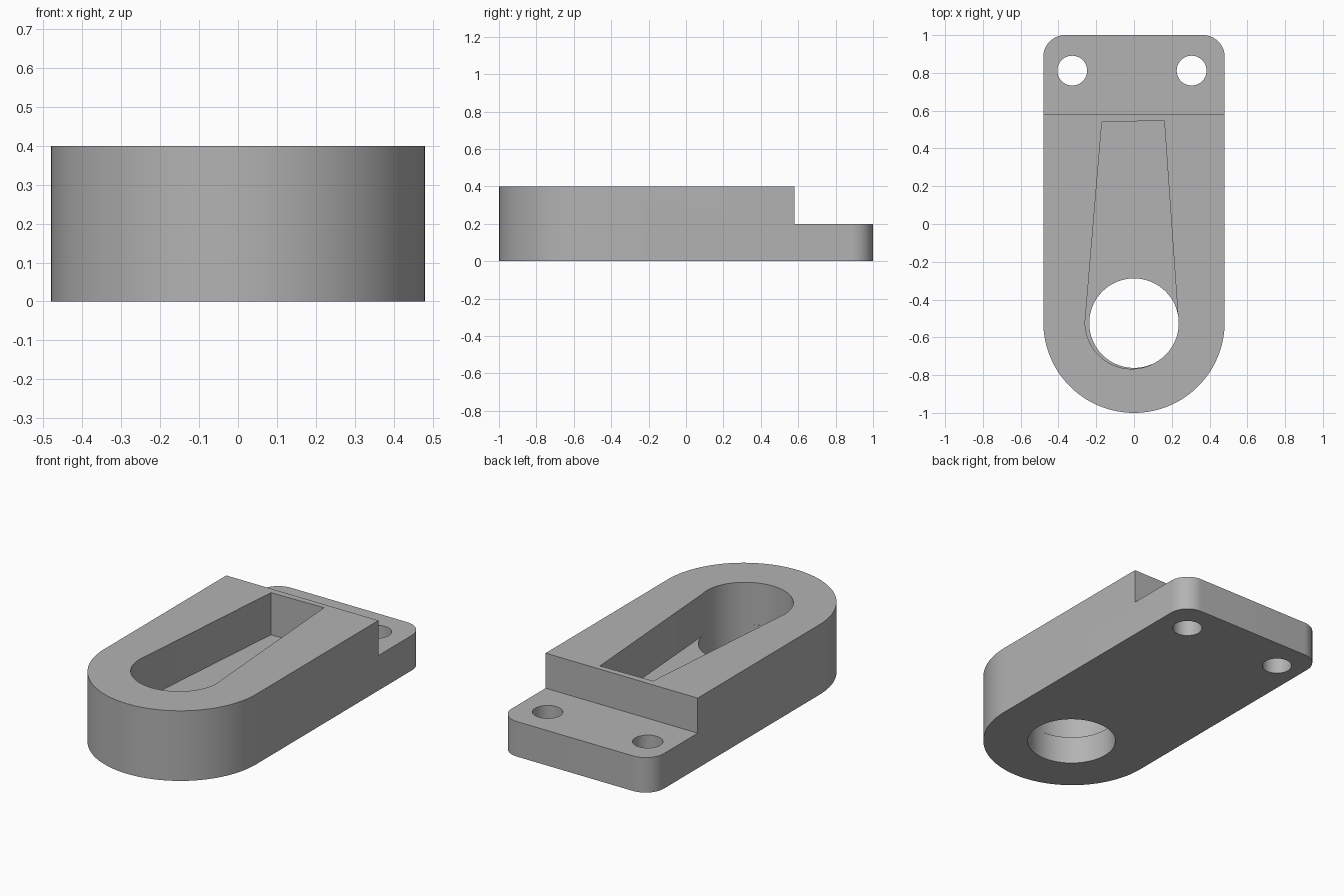
import bpy
import bmesh
from math import cos, sin, pi, radians
from mathutils import Vector

default_cube = bpy.data.objects.get("Cube")
if default_cube:
    bpy.data.objects.remove(default_cube, do_unlink=True)

HALF_WIDTH = 0.48
BOSS_Y = -0.52
HEIGHT = 0.4
STEP_Y, STEP_Z = 0.58, 0.2
POCKET_FLOOR = 0.16

grey = bpy.data.materials.new("plain grey")
grey.use_nodes = True
colour = (0.45, 0.45, 0.45, 1)
grey.diffuse_color = colour
grey.node_tree.nodes["Principled BSDF"].inputs["Base Color"].default_value = colour


def arc(cx, cy, r, start, end, steps):
    """Points along an arc, angles in degrees."""
    angles = [radians(start + (end - start) * i / steps) for i in range(steps + 1)]
    return [(cx + r * cos(a), cy + r * sin(a)) for a in angles]


def circle(cx, cy, r, steps=64):
    return arc(cx, cy, r, 0, 360, steps)[:-1]


def prism(name, outline, bottom, top):
    """Extrude a flat counter-clockwise outline between two heights."""
    bm = bmesh.new()
    base = bm.faces.new([bm.verts.new((x, y, bottom)) for x, y in outline])
    extruded = bmesh.ops.extrude_face_region(bm, geom=[base])
    verts = [v for v in extruded["geom"] if isinstance(v, bmesh.types.BMVert)]
    bmesh.ops.translate(bm, verts=verts, vec=Vector((0, 0, top - bottom)))
    bmesh.ops.recalc_face_normals(bm, faces=bm.faces)
    mesh = bpy.data.meshes.new(name)
    bm.to_mesh(mesh)
    bm.free()
    mesh.materials.append(grey)
    obj = bpy.data.objects.new(name, mesh)
    bpy.context.collection.objects.link(obj)
    return obj


# Body: round front end, straight sides, small rounded corners at the back
corner = 0.115
cx, cy = HALF_WIDTH - corner, 1 - corner
body = prism(
    "bracket_body",
    arc(0, BOSS_Y, HALF_WIDTH, 180, 360, 72)
    + arc(cx, cy, corner, 0, 90, 16)
    + arc(-cx, cy, corner, 90, 180, 16),
    0, HEIGHT)

# Step that leaves the thin mounting flange
step = [(-1, STEP_Y), (1, STEP_Y), (1, 2), (-1, 2)]

# Tapered pocket, slightly off centre, with a round front end
pocket = arc(-0.012, BOSS_Y, 0.247, 180, 360, 64) + [(0.16, 0.547), (-0.17, 0.54)]

cutters = [
    prism("step_cutter", step, STEP_Z, 1),
    prism("pocket_cutter", pocket, POCKET_FLOOR, 1),
    prism("large_hole_cutter", circle(0, -0.525, 0.237), -1, 1.1),
    prism("left_bolt_hole_cutter", circle(0.305, 0.812, 0.079, 48), -1, 1.1),
    prism("right_bolt_hole_cutter", circle(-0.327, 0.812, 0.079, 48), -1, 1.1),
]

# Cut each shape out of the body, then discard the cutter
bpy.ops.object.select_all(action="DESELECT")
bpy.context.view_layer.objects.active = body
body.select_set(True)
for cutter in cutters:
    cutter.hide_render = True
    cut = body.modifiers.new(cutter.name, "BOOLEAN")
    cut.operation = "DIFFERENCE"
    cut.solver = "EXACT"
    cut.object = cutter
    bpy.ops.object.modifier_apply(modifier=cut.name)
    bpy.data.objects.remove(cutter, do_unlink=True)

bpy.ops.object.shade_smooth_by_angle(angle=radians(30))
